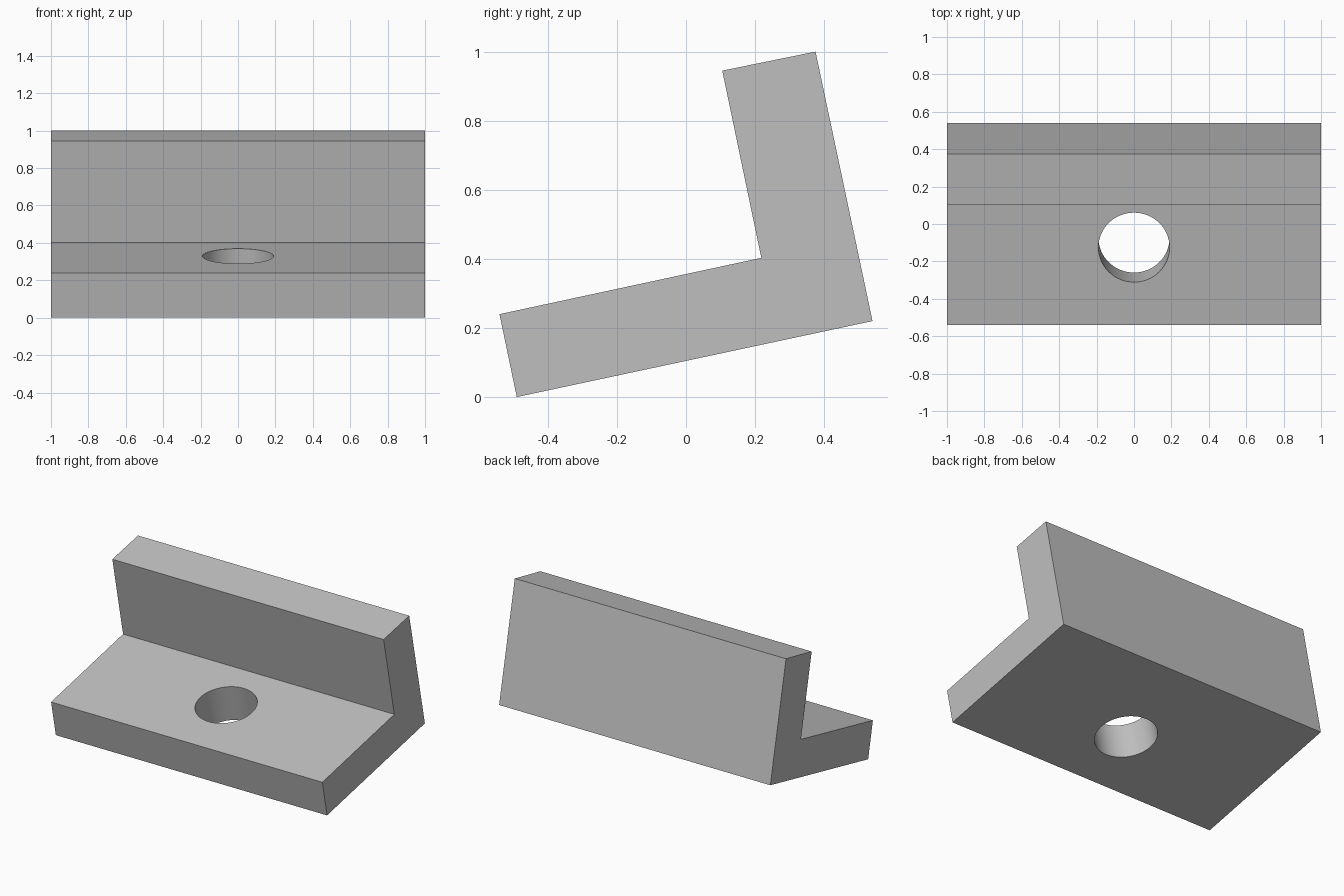
import bpy, bmesh, math
from mathutils import Vector

default = bpy.data.objects.get("Cube")
if default:
    bpy.data.objects.remove(default, do_unlink=True)

# Plain grey finish
grey = bpy.data.materials.new("plain_grey")
grey.use_nodes = True
colour = (0.52, 0.52, 0.52, 1)
grey.diffuse_color = colour
grey.node_tree.nodes["Principled BSDF"].inputs["Base Color"].default_value = colour

# Tilted angle profile (y, z), extruded along x
profile = [(-0.49, 0), (0.54, 0.22), (0.375, 1.0),
           (0.105, 0.945), (0.218, 0.403), (-0.54, 0.24)]
bm = bmesh.new()
end = bm.faces.new([bm.verts.new((-1, y, z)) for y, z in profile])
side = bmesh.ops.extrude_face_region(bm, geom=[end])["geom"]
bmesh.ops.translate(bm, vec=(2, 0, 0),
                    verts=[v for v in side if isinstance(v, bmesh.types.BMVert)])
bmesh.ops.recalc_face_normals(bm, faces=bm.faces)
mesh = bpy.data.meshes.new("angle_bracket")
bm.to_mesh(mesh)
bm.free()
mesh.materials.append(grey)
bracket = bpy.data.objects.new("angle_bracket", mesh)
bpy.context.collection.objects.link(bracket)

# Round hole square to the tilted base plate
tilt = math.atan2(0.22, 1.03)
bpy.ops.mesh.primitive_cylinder_add(vertices=64, radius=0.19, depth=0.8,
                                    location=Vector((0, -0.125, 0.329)),
                                    rotation=(tilt, 0, 0))
cutter = bpy.context.object
cutter.name = "hole_cutter"
cutter.hide_render = True
cutter.data.materials.append(grey)

cut = bracket.modifiers.new("bolt_hole", 'BOOLEAN')
cut.operation = 'DIFFERENCE'
cut.solver = 'EXACT'
cut.object = cutter

bpy.ops.object.select_all(action='DESELECT')
bracket.select_set(True)
bpy.context.view_layer.objects.active = bracket
bpy.ops.object.modifier_apply(modifier=cut.name)
bpy.data.objects.remove(cutter, do_unlink=True)
bpy.ops.object.shade_smooth_by_angle(angle=math.radians(30))
